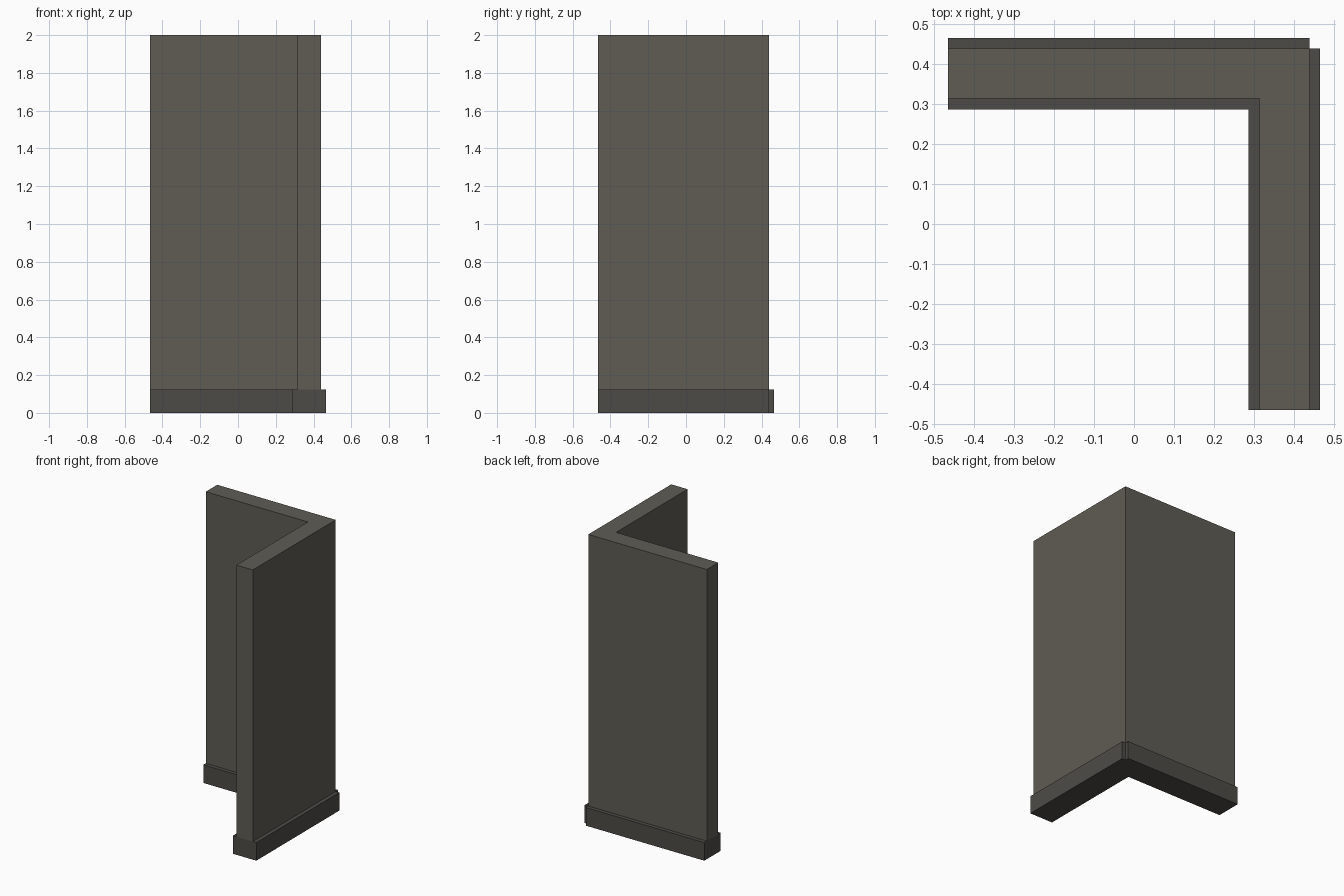
import bpy, bmesh

if "Cube" in bpy.data.objects:
    bpy.data.objects.remove(bpy.data.objects["Cube"])

END = 0.466      # free ends of both arms
OUT = 0.439      # outer wall face
INN = 0.314      # inner wall face
TRIM = 0.027     # skirting thickness
BASE_H = 0.125


def material(name, rgb):
    mat = bpy.data.materials.new(name)
    mat.diffuse_color = (*rgb, 1)
    mat.use_nodes = True
    mat.node_tree.nodes["Principled BSDF"].inputs["Base Color"].default_value = mat.diffuse_color
    return mat


def prism(name, outline, z0, z1, mat):
    """Extrude a flat outline from z0 up to z1."""
    bm = bmesh.new()
    face = bm.faces.new([bm.verts.new((x, y, z0)) for x, y in outline])
    ext = bmesh.ops.extrude_face_region(bm, geom=[face], use_keep_orig=True)
    top = [v for v in ext["geom"] if isinstance(v, bmesh.types.BMVert)]
    bmesh.ops.translate(bm, verts=top, vec=(0, 0, z1 - z0))
    bmesh.ops.recalc_face_normals(bm, faces=bm.faces)
    mesh = bpy.data.meshes.new(name)
    bm.to_mesh(mesh)
    bm.free()
    mesh.materials.append(mat)
    obj = bpy.data.objects.new(name, mesh)
    bpy.context.collection.objects.link(obj)
    return obj


wall_mat = material("wall_grey", (0.115, 0.107, 0.09))
trim_mat = material("trim_grey", (0.075, 0.071, 0.062))

# L-shaped corner wall
prism("corner_wall",
      [(-END, INN), (INN, INN), (INN, -END),
       (OUT, -END), (OUT, OUT), (-END, OUT)],
      BASE_H, 2.0, wall_mat)

# Skirting, with the open notch at the outer corner
lo, hi = INN - TRIM, OUT + TRIM
prism("skirting",
      [(-END, lo), (lo, lo), (lo, -END), (hi, -END),
       (hi, OUT), (OUT, OUT), (OUT, hi), (-END, hi)],
      0.0, BASE_H, trim_mat)
